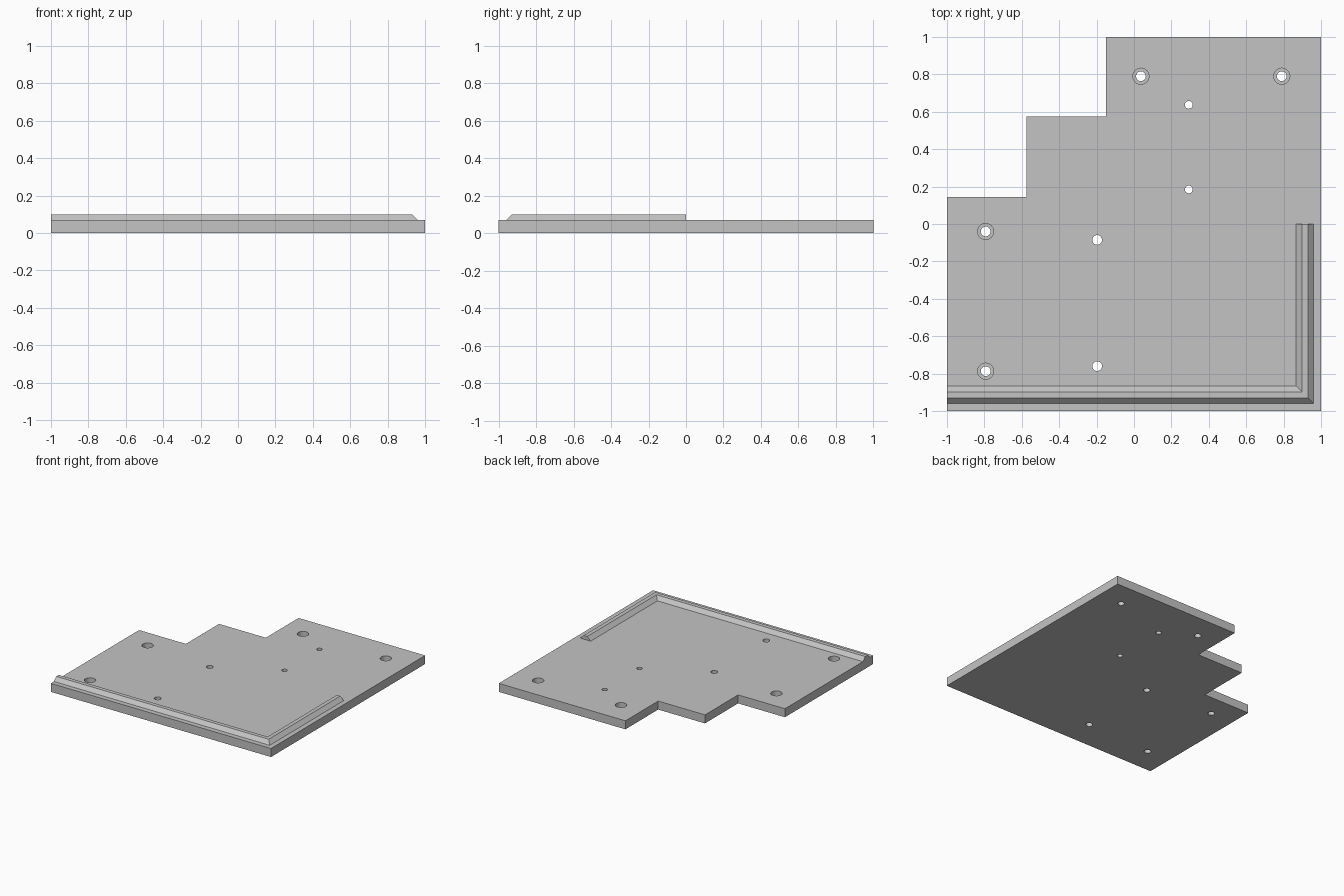
import bpy, bmesh, math
from mathutils import Vector

if "Cube" in bpy.data.objects:
    bpy.data.objects.remove(bpy.data.objects["Cube"])

THICK, TOP = 0.07, 0.10

grey = bpy.data.materials.new("light_grey")
grey.diffuse_color = (0.55, 0.55, 0.55, 1)
grey.use_nodes = True
grey.node_tree.nodes["Principled BSDF"].inputs["Base Color"].default_value = grey.diffuse_color


def make_object(name, bm):
    bmesh.ops.recalc_face_normals(bm, faces=bm.faces)
    mesh = bpy.data.meshes.new(name)
    bm.to_mesh(mesh)
    bm.free()
    mesh.materials.append(grey)
    obj = bpy.data.objects.new(name, mesh)
    bpy.context.collection.objects.link(obj)
    return obj


# Stepped base plate, extruded from its outline
outline = [(-1, -1), (1, -1), (1, 1), (-0.15, 1), (-0.15, 0.575),
           (-0.575, 0.575), (-0.575, 0.145), (-1, 0.145)]
bm = bmesh.new()
face = bm.faces.new([bm.verts.new((x, y, 0)) for x, y in outline])
ext = bmesh.ops.extrude_face_region(bm, geom=[face])
bmesh.ops.translate(bm, vec=(0, 0, THICK),
                    verts=[v for v in ext["geom"] if isinstance(v, bmesh.types.BMVert)])
plate = make_object("base_plate", bm)


# Hidden cylinders that cut the holes
def cut_holes(name, centres, radius, bottom):
    bm = bmesh.new()
    height = 0.2
    for x, y in centres:
        made = bmesh.ops.create_cone(bm, cap_ends=True, segments=32, radius1=radius,
                                     radius2=radius, depth=height)
        bmesh.ops.translate(bm, verts=made["verts"], vec=(x, y, bottom + height / 2))
    cutter = make_object(name, bm)
    cutter.hide_render = True
    cutter.hide_viewport = True
    mod = plate.modifiers.new(name, 'BOOLEAN')
    mod.operation = 'DIFFERENCE'
    mod.solver = 'EXACT'
    mod.object = cutter


corner_holes = [(0.037, 0.79), (0.79, 0.79), (-0.793, -0.04), (-0.793, -0.787)]
cut_holes("corner_hole_cutter", corner_holes, 0.026, -0.05)
cut_holes("counterbore_cutter", corner_holes, 0.043, 0.03)
cut_holes("small_hole_cutter", [(0.293, 0.637), (0.293, 0.185)], 0.021, -0.05)
cut_holes("middle_hole_cutter", [(-0.197, -0.085), (-0.197, -0.76)], 0.026, -0.05)

# Mitred L-shaped rail: each profile point is (distance from centre, height)
profile = [(0.96, THICK), (0.93, TOP), (0.897, TOP), (0.866, THICK)]
bm = bmesh.new()
rings = [[bm.verts.new(Vector(p)) for p in ring] for ring in (
    [(-1, -d, z) for d, z in profile],
    [(d, -d, z) for d, z in profile],
    [(d, 0, z) for d, z in profile])]
for a, b in zip(rings, rings[1:]):
    for i in range(4):
        j = (i + 1) % 4
        bm.faces.new((a[i], a[j], b[j], b[i]))
bm.faces.new(rings[0])
bm.faces.new(rings[-1])
make_object("edge_rail", bm)
